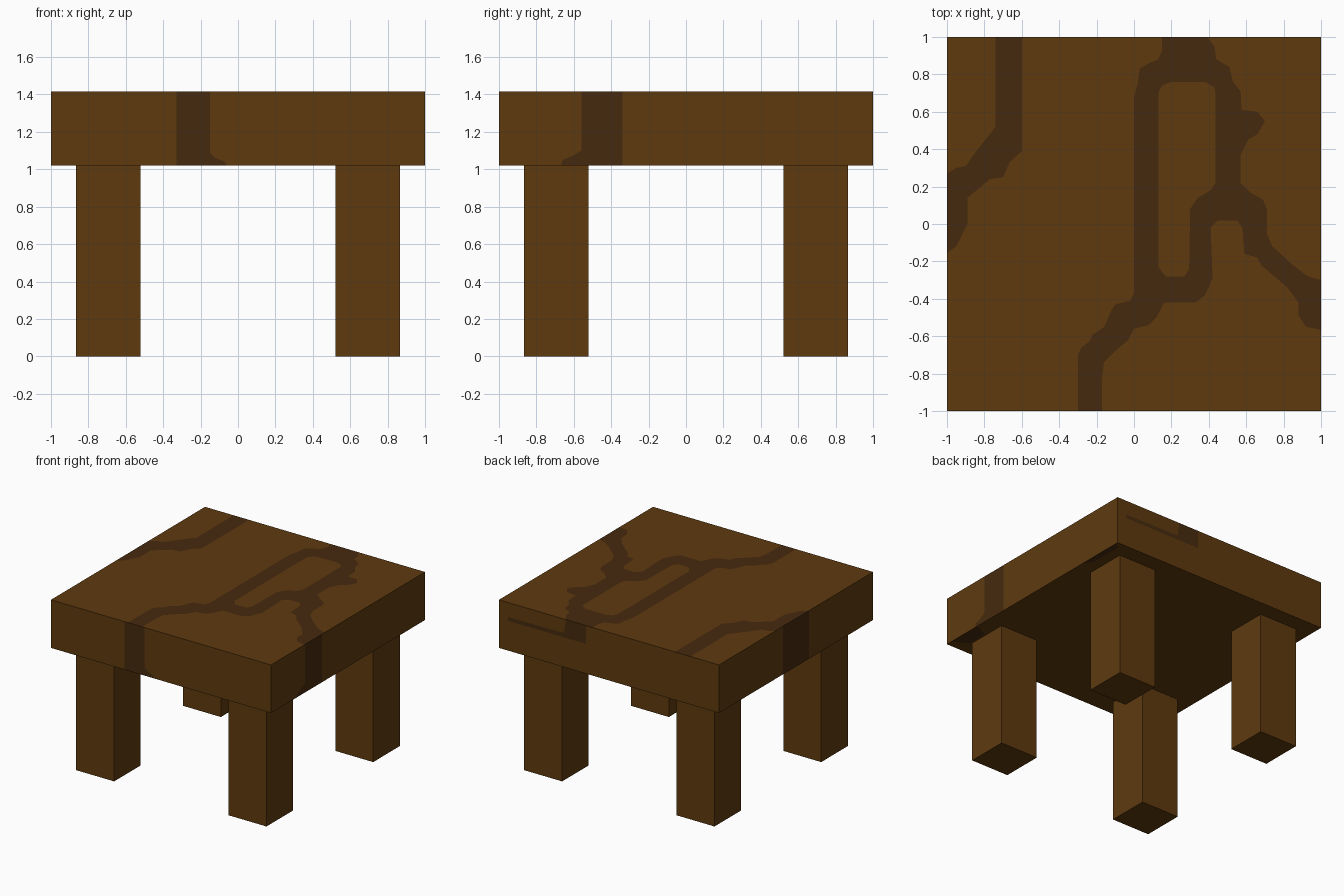
import bpy, bmesh
from mathutils import Vector
from mathutils.geometry import delaunay_2d_cdt

if "Cube" in bpy.data.objects:
    bpy.data.objects.remove(bpy.data.objects["Cube"])

LOW, HIGH = 1.02, 1.415


def material(name, rgb):
    m = bpy.data.materials.new(name)
    m.diffuse_color = (*rgb, 1)
    m.use_nodes = True
    m.node_tree.nodes["Principled BSDF"].inputs["Base Color"].default_value = m.diffuse_color
    return m


WOOD = material("brown wood", (0.112, 0.042, 0.0045))
GRAIN = material("dark wood grain", (0.062, 0.023, 0.0045))


def inside(p, poly):
    """Even-odd test of a 2D point against a polygon."""
    hit = False
    for (ax, ay), (bx, by) in zip(poly, poly[1:] + poly[:1]):
        if (ay > p[1]) != (by > p[1]) and p[0] < ax + (p[1] - ay) * (bx - ax) / (by - ay):
            hit = not hit
    return hit


def panel(bm, place, v0, v1, normal, dark=(), holes=()):
    """One flat side of the slab, cut along the grain outlines."""
    border = [(-1, v0), (1, v0), (1, v1), (-1, v1)]
    pts, edges = [], []
    for loop in [border, *dark, *holes]:
        s, n = len(pts), len(loop)
        pts += [Vector(p) for p in loop]
        edges += [(s + i, s + (i + 1) % n) for i in range(n)]
    co, _, tris, *_ = delaunay_2d_cdt(pts, edges, [], 0, 1e-5)
    verts = [bm.verts.new(place(c.x, c.y)) for c in co]
    for t in tris:
        f = bm.faces.new([verts[i] for i in t])
        c = sum((co[i] for i in t), Vector((0, 0))) / len(t)
        f.material_index = int(any(inside(c, d) for d in dark)
                               and not any(inside(c, h) for h in holes))
        f.normal_update()
        if f.normal.dot(Vector(normal)) < 0:
            f.normal_flip()


def finish(bm, name):
    me = bpy.data.meshes.new(name)
    bm.to_mesh(me)
    bm.free()
    me.materials.append(WOOD)
    me.materials.append(GRAIN)
    ob = bpy.data.objects.new(name, me)
    bpy.context.collection.objects.link(ob)
    return ob


# grain outlines on the upper surface
left_grain = [(-.74, 1), (-.74, .52), (-.85, .38), (-.90, .31), (-.95, .30), (-1, .27),
              (-1, -.155), (-.95, -.12), (-.92, -.06), (-.89, 0), (-.89, .14), (-.77, .24),
              (-.70, .25), (-.665, .33), (-.60, .39), (-.60, 1)]
main_grain = [(-.30, -1), (-.30, -.70), (-.28, -.66), (-.24, -.63), (-.22, -.59), (-.16, -.55),
              (-.12, -.46), (-.10, -.43), (-.02, -.41), (0, -.37), (0, .68), (.02, .75),
              (.03, .83), (.08, .86), (.13, .88), (.15, .93), (.15, 1), (.39, 1),
              (.43, .95), (.44, .88), (.51, .84), (.53, .76), (.57, .71), (.575, .61),
              (.66, .60), (.70, .55), (.66, .48), (.61, .45), (.57, .37), (.57, .22),
              (.62, .17), (.69, .13), (.71, .08), (.71, -.05), (.74, -.12), (.85, -.22),
              (.93, -.28), (1, -.30), (1, -.565), (.92, -.55), (.88, -.49), (.88, -.42),
              (.82, -.34), (.68, -.22), (.66, -.18), (.59, -.16), (.58, -.02), (.55, .02),
              (.45, .02), (.41, -.02), (.42, -.29), (.38, -.38), (.33, -.42), (.16, -.42),
              (.12, -.50), (.08, -.54), (0, -.56), (-.03, -.62), (-.09, -.67), (-.16, -.74),
              (-.17, -.82), (-.17, -1)]
grain_gap = [(.13, .70), (.15, .74), (.20, .76), (.38, .76), (.43, .73), (.435, .70),
             (.435, .22), (.41, .18), (.34, .14), (.30, .08), (.295, -.24), (.27, -.28),
             (.17, -.28), (.13, -.23)]

# grain outlines on the four sides and the underside
front_grain = [(-.33, LOW), (-.06, LOW), (-.07, 1.04), (-.12, 1.06), (-.15, 1.09),
               (-.15, HIGH), (-.33, HIGH)]
right_grain = [(-.67, LOW), (-.34, LOW), (-.34, HIGH), (-.56, HIGH), (-.56, 1.10),
               (-.61, 1.07), (-.66, 1.05)]
back_grain = [(.21, 1.265), (.92, 1.265), (.92, 1.295), (.41, 1.30), (.39, HIGH), (.21, HIGH)]
side_grain = [(-.17, LOW), (.17, LOW), (.17, HIGH), (-.17, HIGH)]
under_grain = [[(1, -.95), (1, -.64), (.88, -.70), (.88, -.88)],
               [(1, .60), (1, .97), (.95, .95), (.95, .65)]]

# table top
bm = bmesh.new()
panel(bm, lambda u, v: (u, v, HIGH), -1, 1, (0, 0, 1), [left_grain, main_grain], [grain_gap])
panel(bm, lambda u, v: (u, v, LOW), -1, 1, (0, 0, -1), under_grain)
panel(bm, lambda u, v: (u, -1, v), LOW, HIGH, (0, -1, 0), [front_grain])
panel(bm, lambda u, v: (u, 1, v), LOW, HIGH, (0, 1, 0), [back_grain])
panel(bm, lambda u, v: (1, u, v), LOW, HIGH, (1, 0, 0), [right_grain])
panel(bm, lambda u, v: (-1, u, v), LOW, HIGH, (-1, 0, 0), [side_grain])
bmesh.ops.remove_doubles(bm, verts=bm.verts, dist=1e-5)
finish(bm, "table_top")

# four square legs
for side, sx in (("left", -1), ("right", 1)):
    for end, sy in (("front", -1), ("back", 1)):
        bm = bmesh.new()
        bmesh.ops.create_cube(bm, size=1)
        bmesh.ops.scale(bm, vec=(.345, .345, LOW), verts=bm.verts)
        bmesh.ops.translate(bm, vec=(sx * .6925, sy * .6925, LOW / 2), verts=bm.verts)
        finish(bm, f"{end}_{side}_leg")
